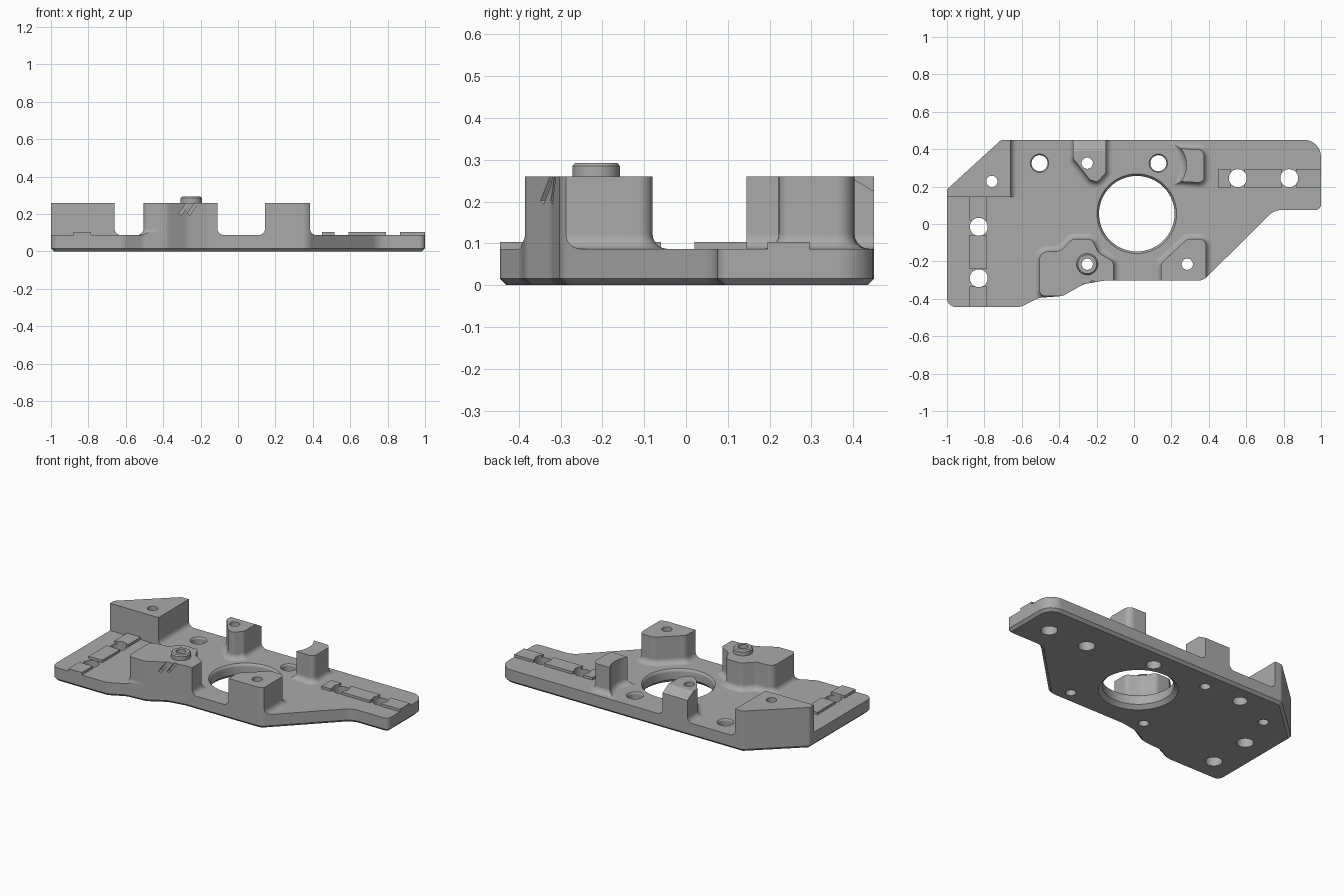
import bpy, bmesh, math
from mathutils import Vector, Matrix

cube = bpy.data.objects.get("Cube")
if cube:
    bpy.data.objects.remove(cube)

PLATE, TOP, FILLET = 0.087, 0.26, 0.035

grey = bpy.data.materials.new("machined_grey")
grey.use_nodes = True
grey.diffuse_color = (0.4, 0.4, 0.4, 1)
grey.node_tree.nodes["Principled BSDF"].inputs["Base Color"].default_value = (0.4, 0.4, 0.4, 1)


def make(name, bm):
    bmesh.ops.recalc_face_normals(bm, faces=bm.faces)
    mesh = bpy.data.meshes.new(name)
    bm.to_mesh(mesh)
    bm.free()
    mesh.materials.append(grey)
    ob = bpy.data.objects.new(name, mesh)
    bpy.context.scene.collection.objects.link(ob)
    return ob


def rounded(points, steps=6):
    """Round each (x, y, radius) corner of a closed outline."""
    out = []
    for i, (x, y, r) in enumerate(points):
        p = Vector((x, y))
        a = Vector(points[i - 1][:2]) - p
        b = Vector(points[(i + 1) % len(points)][:2]) - p
        if r == 0:
            out.append(p)
            continue
        half = a.angle(b) / 2
        d = min(r / math.tan(half), a.length * 0.48, b.length * 0.48)
        r = d * math.tan(half)
        a.normalize()
        b.normalize()
        centre = p + (a + b).normalized() * (r / math.sin(half))
        s, e = p + a * d - centre, p + b * d - centre
        sweep = s.angle_signed(e)
        for k in range(steps + 1):
            out.append(centre + Matrix.Rotation(-sweep * k / steps, 2) @ s)
    return out


def offset(loop, d):
    """Push a counter-clockwise loop outwards by d."""
    out = []
    for i, p in enumerate(loop):
        a = (p - loop[i - 1]).normalized()
        b = (loop[(i + 1) % len(loop)] - p).normalized()
        n = Vector((a.y + b.y, -a.x - b.x)).normalized()
        out.append(p + n * d / max(0.3, n.dot(Vector((a.y, -a.x)))))
    return out


def loft(name, loop, levels, cuts=()):
    """Stack offset copies of a loop at (offset, z) levels, then trim by planes."""
    bm = bmesh.new()
    rings = [[bm.verts.new((p.x, p.y, z)) for p in offset(loop, d)] for d, z in levels]
    n = len(loop)
    for low, high in zip(rings, rings[1:]):
        for i in range(n):
            j = (i + 1) % n
            bm.faces.new((low[i], low[j], high[j], high[i]))
    bm.faces.new(rings[0][::-1])
    bm.faces.new(rings[-1])
    for co, no in cuts:
        geom = bm.verts[:] + bm.edges[:] + bm.faces[:]
        bmesh.ops.bisect_plane(bm, geom=geom, plane_co=co, plane_no=no, clear_outer=True)
        bmesh.ops.holes_fill(bm, edges=[e for e in bm.edges if e.is_boundary], sides=0)
    return make(name, bm)


def lathe(name, x, y, profile, sides=40):
    """Turned solid around a vertical axis from (radius, z) points."""
    loop = [Vector((x + math.cos(math.tau * i / sides), y + math.sin(math.tau * i / sides)))
            for i in range(sides)]
    bm = bmesh.new()
    rings = [[bm.verts.new((x + (p.x - x) * r, y + (p.y - y) * r, z)) for p in loop]
             for r, z in profile]
    for low, high in zip(rings, rings[1:]):
        for i in range(sides):
            j = (i + 1) % sides
            bm.faces.new((low[i], low[j], high[j], high[i]))
    bm.faces.new(rings[0][::-1])
    bm.faces.new(rings[-1])
    return make(name, bm)


def box(name, x0, x1, y0, y1, z0, z1, tilt=0):
    bm = bmesh.new()
    centre = Vector(((x0 + x1) / 2, (y0 + y1) / 2, (z0 + z1) / 2))
    size = Matrix.Diagonal((x1 - x0, y1 - y0, z1 - z0, 1))
    bmesh.ops.create_cube(bm, size=1, matrix=Matrix.Translation(centre)
                          @ Matrix.Rotation(tilt, 4, 'Y') @ size)
    return make(name, bm)


def combine(body, tool, operation):
    """Apply a boolean and discard the tool."""
    mod = body.modifiers.new("combine", 'BOOLEAN')
    mod.operation, mod.solver, mod.object = operation, 'EXACT', tool
    graph = bpy.context.evaluated_depsgraph_get()
    mesh = bpy.data.meshes.new_from_object(body.evaluated_get(graph))
    body.modifiers.clear()
    body.data = mesh
    bpy.data.objects.remove(tool)


body = box("mounting_plate", -1.2, 1.2, -0.7, 0.7, -0.1, PLATE)

# Posts with a fillet at the foot; those on the rim run past it and are trimmed later
flare = [(FILLET, 0.04)] + [
    (FILLET * (1 - math.sin(t)), PLATE + FILLET * (1 - math.cos(t)))
    for t in (math.pi / 2 * k / 5 for k in range(6))] + [(0, TOP)]
scoop = [(0.13 + 0.15 * math.cos(t), 0.315 + 0.15 * math.sin(t), 0)
         for t in (math.radians(36 - 12 * k) for k in range(7))]
posts = {
    "corner_post": ([(-1.2, 0, 0), (-0.66, 0, 0), (-0.66, 0.6, 0), (-1.2, 0.6, 0)],
                    [((0, 0.145, 0), (0, -1, 0))]),
    "rear_post": ([(-0.325, 0.35, 0.03), (-0.235, 0.235, 0.03), (-0.195, 0.225, 0.02),
                   (-0.15, 0.275, 0.02), (-0.15, 0.6, 0), (-0.325, 0.6, 0)],
                  [((0, 0.39, TOP), (0, 0.5, 0.86))]),
    "scooped_post": ([(0.375, 0.22, 0.03), (0.375, 0.40, 0.04)] + scoop, []),
    "front_post": ([(0.145, -0.5, 0), (0.385, -0.5, 0), (0.385, -0.08, 0.035),
                    (0.285, -0.08, 0.04), (0.145, -0.21, 0.04)], []),
    "collar_post": ([(-0.505, -0.385, 0.03), (-0.37, -0.385, 0), (-0.37, -0.6, 0),
                     (-0.11, -0.6, 0), (-0.11, -0.2, 0.03), (-0.19, -0.155, 0.05),
                     (-0.225, -0.08, 0.04), (-0.33, -0.08, 0.04), (-0.395, -0.145, 0.05),
                     (-0.505, -0.15, 0.04)], []),
}
for name, (points, cuts) in posts.items():
    combine(body, loft(name, rounded(points), flare, cuts), 'UNION')

# Raised collar
combine(body, lathe("collar", -0.25, -0.215,
                    [(0.057, 0.2), (0.057, 0.285), (0.05, 0.293)]), 'UNION')

# Low locating rails
for a, b in ((-0.6, -0.335), (-0.24, -0.06), (0.02, 0.2)):
    combine(body, box("left_rail", -0.88, -0.785, a, b, 0.05, 0.103), 'UNION')
for a, b in ((0.45, 0.515), (0.59, 0.79), (0.865, 1.1)):
    combine(body, box("right_rail", a, b, 0.195, 0.295, 0.05, 0.103), 'UNION')

# Trim everything to the plate outline with a chamfered lower rim
outline = rounded([
    (-1, -0.445, 0.05), (-0.61, -0.445, 0.08), (-0.51, -0.395, 0.08), (-0.38, -0.385, 0.08),
    (-0.27, -0.322, 0.1), (-0.16, -0.303, 0.1), (0.37, -0.303, 0.07), (0.75, 0.075, 0.1),
    (1, 0.075, 0.03), (1, 0.45, 0.09), (-0.71, 0.45, 0.03), (-1, 0.185, 0.02)])
combine(body, loft("outline", outline, [(-0.016, 0), (0, 0.016), (0, 0.4)]), 'INTERSECT')

# Central bore
combine(body, lathe("bore", 0.015, 0.055, [
    (0.225, -0.02), (0.225, 0), (0.202, 0.023), (0.202, 0.07),
    (0.206, 0.08), (0.213, PLATE), (0.213, 0.12)], 64), 'DIFFERENCE')

# Rail holes, threaded holes and post holes
holes = [(x, y, 0.048) for x, y in ((-0.83, -0.015), (-0.83, -0.29), (0.555, 0.245), (0.83, 0.245))]
holes += [(x, 0.325, 0.043) for x in (-0.505, 0.13)]
holes += [(x, y, 0.03) for x, y in ((-0.76, 0.228), (-0.25, 0.325), (0.285, -0.215), (-0.25, -0.215))]
for x, y, r in holes:
    profile = [(r, -0.02), (r, 0.4)]
    if r == 0.043:
        profile = [(r, -0.02), (r, 0.078), (0.049, PLATE), (0.049, 0.12)]
    combine(body, lathe("hole", x, y, profile, 32), 'DIFFERENCE')

# Slanted grooves on the front of the collar post
for x, y in ((-0.285, -0.335), (-0.24, -0.32)):
    combine(body, box("groove", x - 0.008, x + 0.008, y - 0.03, y + 0.015, 0.19, 0.275,
                      math.radians(35)), 'DIFFERENCE')

# Smooth fillets, crisp edges
body.data.materials.clear()
body.data.materials.append(grey)
bpy.ops.object.select_all(action='DESELECT')
body.select_set(True)
bpy.context.view_layer.objects.active = body
bpy.ops.object.shade_smooth_by_angle(angle=math.radians(30))
weighted = body.modifiers.new("even_shading", 'WEIGHTED_NORMAL')
weighted.keep_sharp = True
